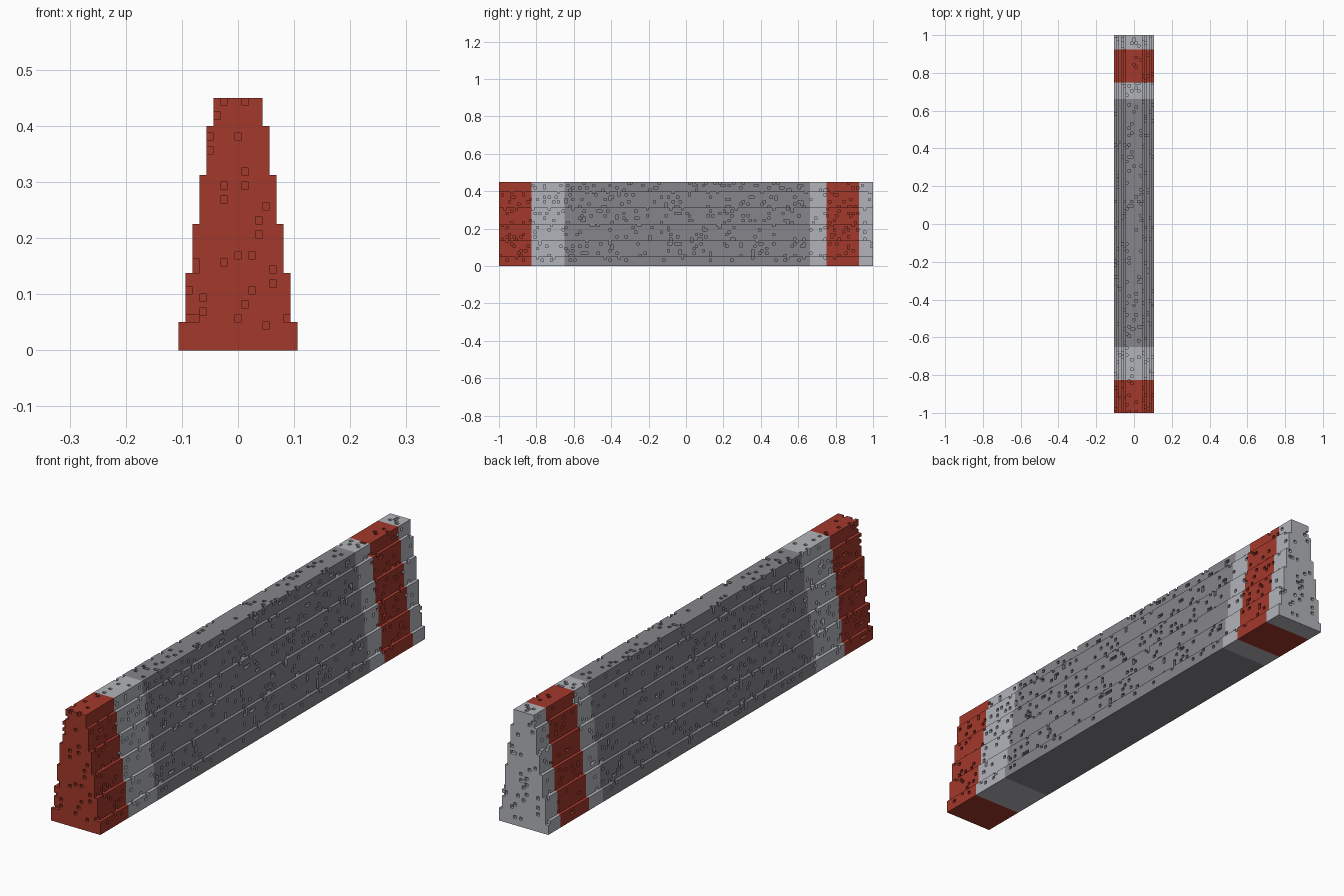
import bpy
import random

random.seed(7)

cube = bpy.data.objects.get("Cube")
if cube:
    bpy.data.objects.remove(cube, do_unlink=True)

UNIT = 0.0125          # edge of one block
LENGTH = 160           # blocks along y
PIT_CHANCE = 0.085     # share of surface blocks chipped away
# Stepped section: (rows, half width in blocks beside the middle column)
TIERS = [(4, 8), (7, 7), (7, 6), (7, 5), (7, 4), (4, 3)]
# Painted bands from front to back: (end block, material slot)
BANDS = [(14, 0), (28, 1), (133, 2), (140, 1), (154, 0), (160, 1)]


def make_material(name, rgb):
    mat = bpy.data.materials.new(name)
    mat.use_nodes = True
    colour = (*rgb, 1.0)
    mat.diffuse_color = colour
    bsdf = next(n for n in mat.node_tree.nodes if n.type == 'BSDF_PRINCIPLED')
    bsdf.inputs["Base Color"].default_value = colour
    bsdf.inputs["Roughness"].default_value = 0.9
    return mat


materials = [
    make_material("red paint", (0.366, 0.040, 0.024)),
    make_material("light concrete", (0.445, 0.456, 0.491)),
    make_material("dark concrete", (0.238, 0.235, 0.258)),
]

# Solid stepped wall
half_widths = [half for rows, half in TIERS for _ in range(rows)]
solid = {(x, y, z)
         for z, half in enumerate(half_widths)
         for x in range(-half, half + 1)
         for y in range(LENGTH)}

# Chip single blocks out of every face but the underside
OPEN_SIDES = [(1, 0, 0), (-1, 0, 0), (0, 1, 0), (0, -1, 0), (0, 0, 1)]


def on_surface(b):
    return any((b[0] + d[0], b[1] + d[1], b[2] + d[2]) not in solid
               for d in OPEN_SIDES)


surface = sorted(b for b in solid if b[2] >= 2 and on_surface(b))
wall = solid - {b for b in surface if random.random() < PIT_CHANCE}


def band_slot(y):
    return next(slot for end, slot in BANDS if y < end)


# Skin: one quad wherever a block meets open space
verts, faces, slots, index = [], [], [], {}


def corner(p):
    if p not in index:
        index[p] = len(verts)
        verts.append(((p[0] - 0.5) * UNIT,
                      (p[1] - LENGTH / 2) * UNIT,
                      p[2] * UNIT))
    return index[p]


for block in sorted(wall):
    for axis in range(3):
        u, v = (axis + 1) % 3, (axis + 2) % 3
        for side in (0, 1):
            neighbour = list(block)
            neighbour[axis] += 2 * side - 1
            if tuple(neighbour) in wall:
                continue
            ring = []
            for du, dv in ((0, 0), (1, 0), (1, 1), (0, 1)):
                p = list(block)
                p[axis] += side
                p[u] += du
                p[v] += dv
                ring.append(corner(tuple(p)))
            faces.append(ring if side else ring[::-1])
            slots.append(band_slot(block[1]))

mesh = bpy.data.meshes.new("barrier_wall")
mesh.from_pydata(verts, [], faces)
for mat in materials:
    mesh.materials.append(mat)
mesh.polygons.foreach_set("material_index", slots)
mesh.update()

barrier = bpy.data.objects.new("barrier_wall", mesh)
bpy.context.collection.objects.link(barrier)
